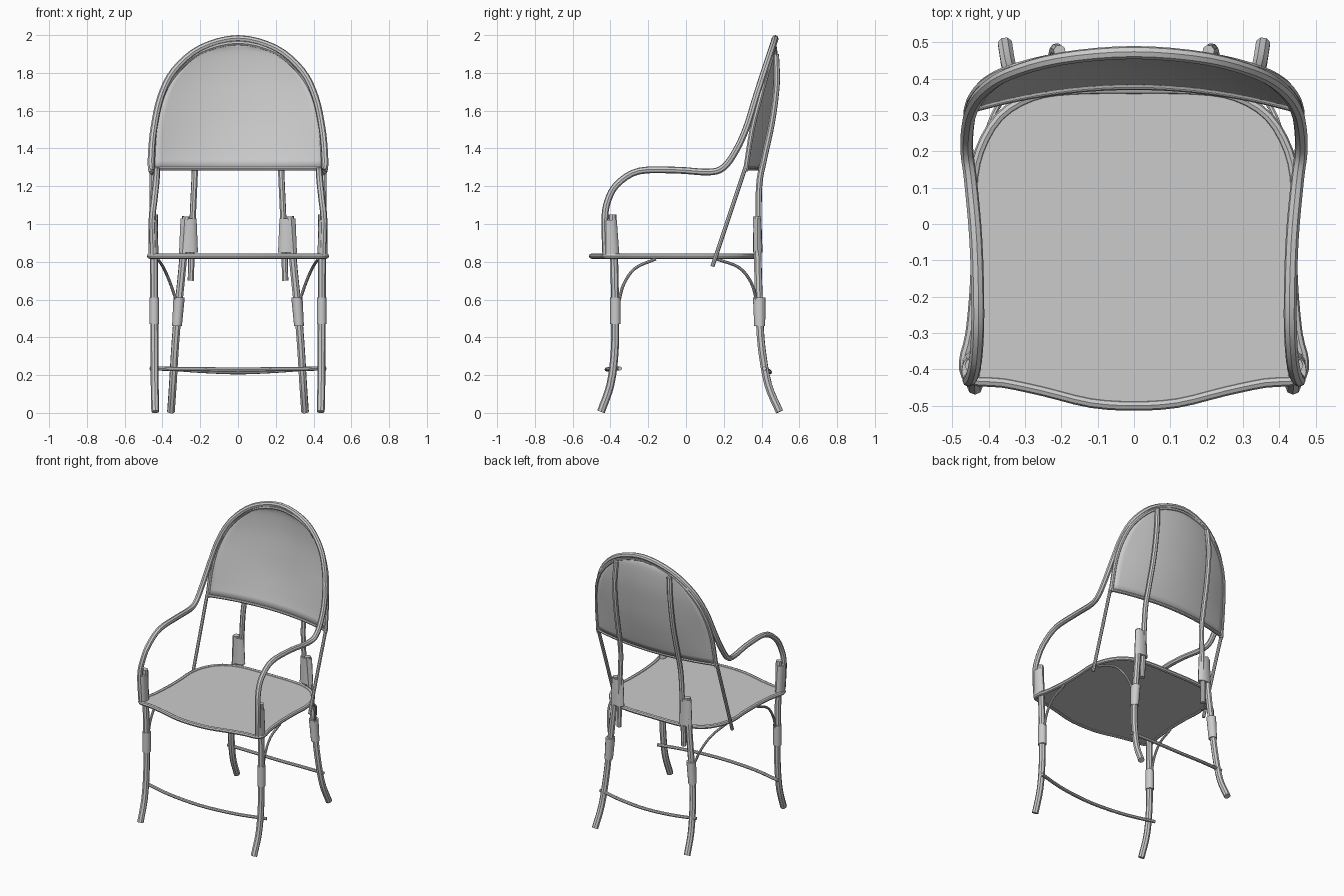
import bpy, bmesh, math
from mathutils import Vector, Matrix

cube = bpy.data.objects.get("Cube")
if cube:
    bpy.data.objects.remove(cube)

GREY = bpy.data.materials.new("plain_grey")
GREY.use_nodes = True
TONE = (0.6, 0.6, 0.6, 1)
GREY.diffuse_color = TONE
GREY.node_tree.nodes["Principled BSDF"].inputs["Base Color"].default_value = TONE


def add_mesh(name, mesh, smooth=True):
    obj = bpy.data.objects.new(name, mesh)
    bpy.context.collection.objects.link(obj)
    mesh.materials.clear()
    mesh.materials.append(GREY)
    if smooth:
        bpy.ops.object.select_all(action="DESELECT")
        obj.select_set(True)
        bpy.context.view_layer.objects.active = obj
        bpy.ops.object.shade_smooth_by_angle(angle=math.radians(40))
    return obj


def smooth_path(points, steps=4, closed=False):
    """Catmull-Rom samples through the given points."""
    p = [Vector(q) for q in points]
    n = len(p)
    p = [p[-1]] + p + p[:2] if closed else [2 * p[0] - p[1]] + p + [2 * p[-1] - p[-2]]
    out = []
    for i in range(1, n + 1 if closed else n):
        a, b, c, d = p[i - 1:i + 3]
        for k in range(steps):
            t = k / steps
            out.append(0.5 * (2 * b + (c - a) * t + (2 * a - 5 * b + 4 * c - d) * t ** 2
                              + (3 * b - a - 3 * c + d) * t ** 3))
    return out if closed else out + [p[-2]]


def tube(name, points, radius, closed=False, steps=4):
    path = smooth_path(points, steps, closed)
    curve = bpy.data.curves.new(name, "CURVE")
    curve.dimensions = "3D"
    curve.bevel_depth = radius
    curve.bevel_resolution = 2
    curve.use_fill_caps = True
    spline = curve.splines.new("POLY")
    spline.points.add(len(path) - 1)
    for sp, co in zip(spline.points, path):
        sp.co = (*co, 1)
    spline.use_cyclic_u = closed
    temp = bpy.data.objects.new(name + "_path", curve)
    bpy.context.collection.objects.link(temp)
    graph = bpy.context.evaluated_depsgraph_get()
    mesh = bpy.data.meshes.new_from_object(temp.evaluated_get(graph))
    bpy.data.objects.remove(temp)
    return add_mesh(name, mesh)


def sleeve(name, low, high, rx, ry, taper=1.0):
    """Oval wrap between two points."""
    low, high = Vector(low), Vector(high)
    axis = high - low
    bm = bmesh.new()
    bmesh.ops.create_cone(bm, cap_ends=True, segments=12, radius1=1, radius2=taper, depth=1)
    for v in bm.verts:
        centre = low + axis * (v.co.z + 0.5)
        v.co = centre + Vector((v.co.x * rx, v.co.y * ry, 0))
    mesh = bpy.data.meshes.new(name)
    bm.to_mesh(mesh)
    bm.free()
    return add_mesh(name, mesh)


def mirrored(points):
    """Extend a half path ending on the centre line to the other side."""
    return points + [(-x, y, z) for x, y, z in reversed(points[:-1])]


# Arms and outer hoop in one bent tube
arm_half = [(.45, -.425, .84), (.455, -.43, 1.02), (.445, -.415, 1.12), (.435, -.365, 1.21),
            (.43, -.25, 1.28), (.435, -.05, 1.285), (.45, .12, 1.275), (.46, .2, 1.3),
            (.458, .265, 1.39), (.445, .32, 1.51), (.41, .37, 1.67), (.34, .415, 1.81),
            (.2, .455, 1.93), (0, .472, 1.982)]
tube("arms_and_hoop", mirrored(arm_half), .018)

# Back panel with its rim
rim_half = [(.455, .315, 1.28), (.442, .35, 1.5), (.408, .39, 1.66), (.338, .425, 1.79),
            (.2, .458, 1.91), (0, .468, 1.96)]
tube("back_rim", mirrored(rim_half), .014)
centre_line = smooth_path([(0, .38, 1.28), (0, .435, 1.5), (0, .462, 1.66), (0, .477, 1.79),
                           (0, .478, 1.91), (0, .468, 1.96)])
bm = bmesh.new()
rows = []
COLS = 20
for edge, mid in list(zip(smooth_path(rim_half), centre_line))[:-1]:
    z = max(edge.z, 1.295)
    rows.append([bm.verts.new((edge.x * u, edge.y + (mid.y - edge.y) * (1 - u * u), z))
                 for u in (2 * i / COLS - 1 for i in range(COLS + 1))])
for a, b in zip(rows, rows[1:]):
    for i in range(COLS):
        bm.faces.new((a[i], a[i + 1], b[i + 1], b[i]))
mesh = bpy.data.meshes.new("back_panel")
bm.to_mesh(mesh)
bm.free()
panel = add_mesh("back_panel", mesh)
thick = panel.modifiers.new("thickness", "SOLIDIFY")
thick.thickness = .012
thick.offset = 0
tube("back_lower_edge", [(.455 * u, .315 + .065 * (1 - u * u), 1.293)
                         for u in (-1, -.75, -.5, -.25, 0, .25, .5, .75, 1)], .011)

# Seat and its rim
side = [(0, -.5), (.12, -.492), (.25, -.46), (.36, -.437), (.45, -.428), (.468, -.38), (.45, -.3),
        (.437, -.15), (.437, 0), (.443, .1), (.425, .2), (.37, .295), (.28, .35), (.17, .368), (0, .37)]
outline = [(x, y, .83) for x, y in side] + [(-x, y, .83) for x, y in reversed(side[1:-1])]
tube("seat_rim", outline, .014, closed=True, steps=3)
bm = bmesh.new()
top = bm.faces.new([bm.verts.new(p + Vector((0, 0, .006))) for p in smooth_path(outline, 3, True)])
grown = bmesh.ops.extrude_face_region(bm, geom=[top])["geom"]
bmesh.ops.translate(bm, vec=(0, 0, -.012), verts=[g for g in grown if isinstance(g, bmesh.types.BMVert)])
bmesh.ops.recalc_face_normals(bm, faces=bm.faces)
mesh = bpy.data.meshes.new("seat")
bm.to_mesh(mesh)
bm.free()
add_mesh("seat", mesh, smooth=False)

# Legs, posts, wraps and braces on both sides
for label, s in (("left", 1), ("right", -1)):
    def side_tube(name, points, radius):
        tube(f"{name}_{label}", [(s * x, y, z) for x, y, z in points], radius)

    def side_sleeve(name, low, high, *size):
        sleeve(f"{name}_{label}", (s * low[0], *low[1:]), (s * high[0], *high[1:]), *size)

    side_tube("front_leg", [(.445, -.39, 1.05), (.445, -.38, .8), (.443, -.375, .5), (.442, -.378, .32),
                            (.441, -.4, .15), (.438, -.45, .006)], .021)
    side_tube("rear_leg", [(.275, .375, 1.04), (.292, .38, .8), (.317, .388, .55), (.333, .4, .35),
                           (.345, .435, .15), (.355, .495, .006)], .021)
    side_tube("back_post", [(.25, .38, .7), (.243, .384, .95), (.232, .387, 1.2), (.226, .412, 1.34),
                            (.22, .455, 1.54), (.215, .48, 1.74), (.205, .476, 1.9)], .017)
    side_tube("back_stay", [(.458, .315, 1.3), (.456, .228, 1.04), (.455, .14, .775)], .011)

    side_sleeve("front_upper_sleeve", (.448, -.396, .84), (.45, -.405, 1.02), .027, .043, .9)
    side_sleeve("front_lower_sleeve", (.443, -.374, .47), (.443, -.374, .61), .026, .028)
    side_sleeve("rear_upper_sleeve", (.262, .38, .85), (.262, .378, 1.03), .05, .025, .85)
    side_sleeve("rear_lower_sleeve", (.323, .39, .46), (.312, .388, .61), .026, .029, 1.15)

    side_tube("front_brace", [(.443, -.355, .59), (.442, -.33, .68), (.44, -.27, .765), (.437, -.16, .815)], .008)
    side_tube("rear_brace", [(.325, .375, .59), (.36, .345, .69), (.395, .28, .77), (.425, .16, .815)], .008)

# Bowed stretchers between the feet
tube("front_stretcher", [(-.465, -.35, .235), (-.25, -.4, .232), (0, -.42, .23),
                         (.25, -.4, .232), (.465, -.35, .235)], .011)
tube("rear_stretcher", [(-.37, .415, .235), (-.19, .438, .222), (0, .445, .215),
                        (.19, .438, .222), (.37, .415, .235)], .011)
